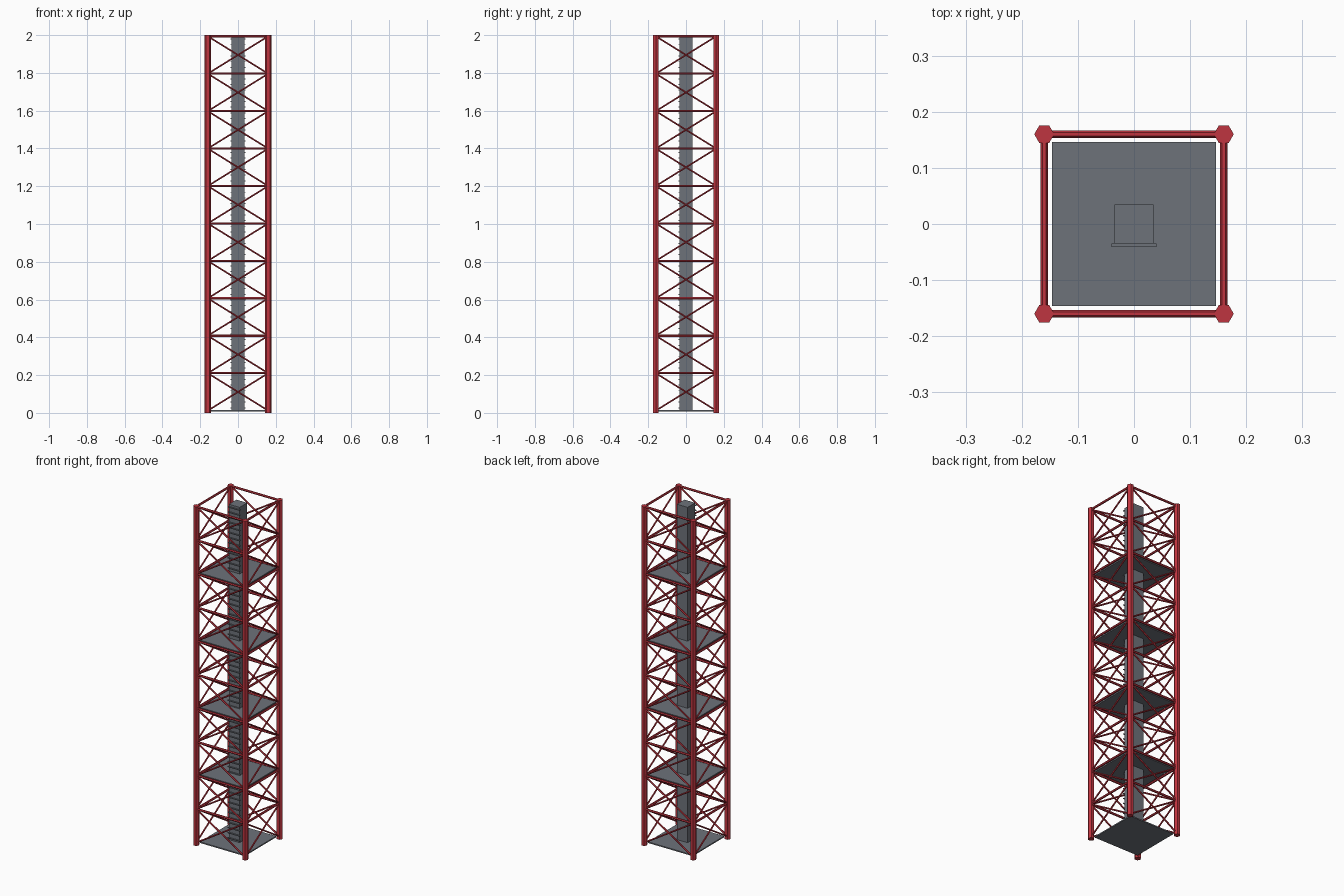
import bpy, bmesh, math
from mathutils import Vector, Matrix

if "Cube" in bpy.data.objects:
    bpy.data.objects.remove(bpy.data.objects["Cube"], do_unlink=True)


def material(name, rgb):
    m = bpy.data.materials.new(name)
    m.use_nodes = True
    m.diffuse_color = (*rgb, 1)
    m.node_tree.nodes["Principled BSDF"].inputs["Base Color"].default_value = (*rgb, 1)
    return m


RED = material("red paint", (0.52, 0.035, 0.05))
GREY = material("grey metal", (0.155, 0.17, 0.195))

HALF = 0.16                 # leg centre from the axis
BAYS = 10
BASE, TOP = 0.012, 1.994    # first and last frame level
levels = [BASE + (TOP - BASE) * i / BAYS for i in range(BAYS + 1)]


def tube(bm, a, b, radius, side):
    """Six-sided capped tube from a to b, with one corner towards side."""
    a, b, u = Vector(a), Vector(b), Vector(side)
    v = (b - a).normalized().cross(u)
    angles = [math.tau * i / 6 for i in range(6)]
    offsets = [(u * math.cos(t) + v * math.sin(t)) * radius for t in angles]
    low = [bm.verts.new(a + o) for o in offsets]
    high = [bm.verts.new(b + o) for o in offsets]
    for i in range(6):
        j = (i + 1) % 6
        bm.faces.new((low[i], low[j], high[j], high[i]))
    bm.faces.new(low[::-1])
    bm.faces.new(high)


def box(bm, centre, size):
    bmesh.ops.create_cube(bm, size=1, matrix=Matrix.Translation(centre)
                          @ Matrix.Diagonal((*size, 1)))


def finish(bm, name, mat):
    bmesh.ops.recalc_face_normals(bm, faces=bm.faces)
    mesh = bpy.data.meshes.new(name)
    bm.to_mesh(mesh)
    bm.free()
    mesh.materials.append(mat)
    obj = bpy.data.objects.new(name, mesh)
    bpy.context.collection.objects.link(obj)


# Corner legs
for x, xname in ((-HALF, "right"), (HALF, "left")):
    for y, yname in ((-HALF, "front"), (HALF, "back")):
        bm = bmesh.new()
        tube(bm, (x, y, 0), (x, y, 2), 0.0178, (1, 0, 0))
        finish(bm, f"{yname}_{xname}_leg", RED)

# Horizontal beams and crossed braces on each side
for k, name in enumerate(("front", "left", "back", "right")):
    turn = Matrix.Rotation(k * math.pi / 2, 4, "Z")
    beams, braces = bmesh.new(), bmesh.new()
    for z in levels[1:]:
        tube(beams, (-HALF, -HALF, z), (HALF, -HALF, z), 0.0065, (0, -1, 0))
    for z0, z1 in zip(levels, levels[1:]):
        for s in (-HALF, HALF):
            tube(braces, (s, -HALF, z0), (-s, -HALF, z1), 0.005, (0, -1, 0))
    for bm, part in ((beams, "beams"), (braces, "braces")):
        bm.transform(turn)
        finish(bm, f"{name}_{part}", RED)

# Platforms at every second level
for i in range(0, BAYS, 2):
    bm = bmesh.new()
    box(bm, (0, 0, levels[i]), (0.293, 0.293, 0.007))
    finish(bm, f"platform_{i // 2 + 1}", GREY)

# Central shaft
bm = bmesh.new()
box(bm, (0, 0, (BASE + TOP) / 2), (0.07, 0.07, TOP - BASE))
finish(bm, "central_shaft", GREY)

# Ladder on the front of the shaft
bm = bmesh.new()
rungs = 66
for i in range(rungs):
    z = BASE + (TOP - BASE) * (i + 0.5) / rungs
    box(bm, (0, -0.038, z), (0.08, 0.006, 0.005))
finish(bm, "ladder_rungs", GREY)
